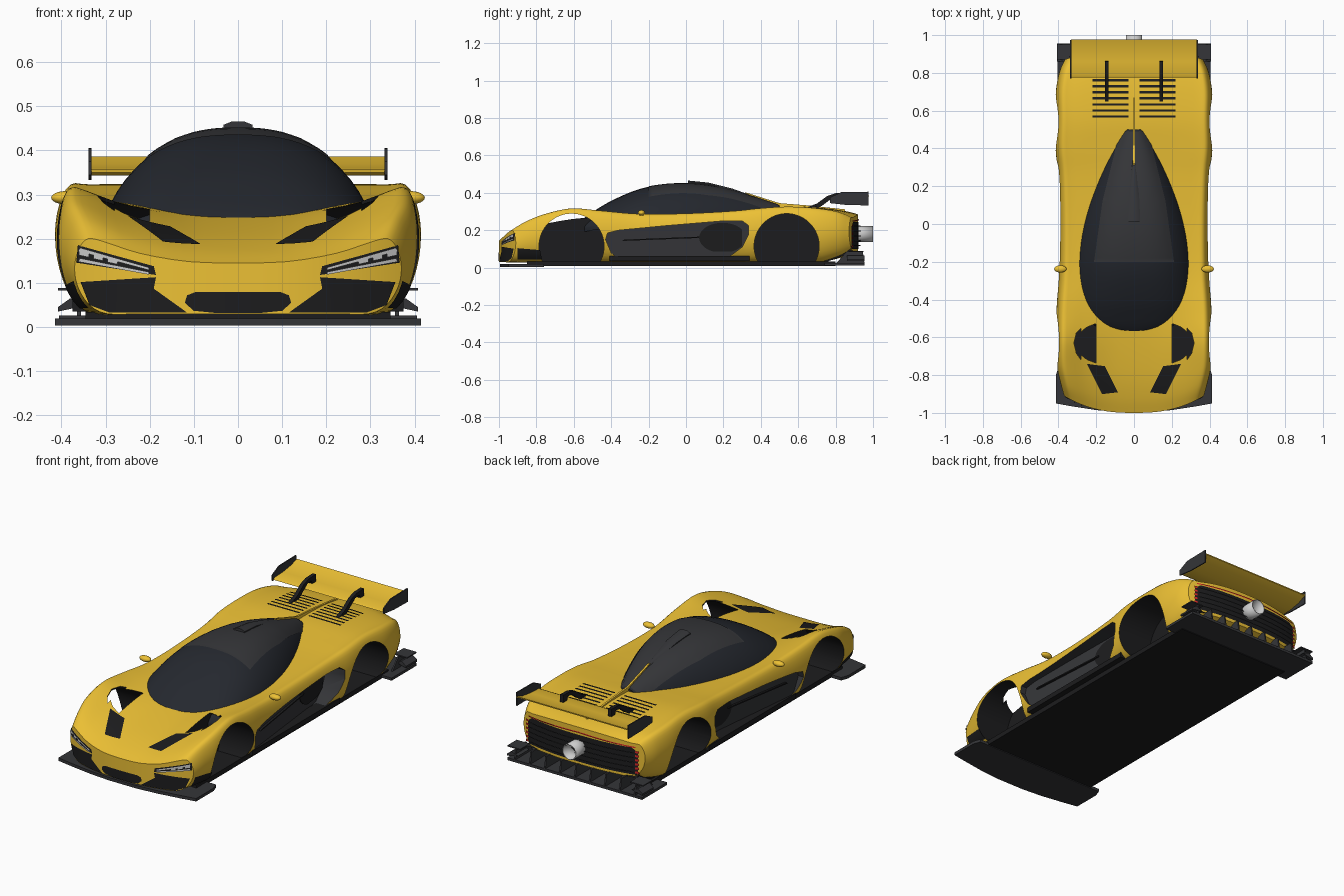
import bpy, bmesh, math
from mathutils import Vector
from mathutils.bvhtree import BVHTree

if "Cube" in bpy.data.objects:
    bpy.data.objects.remove(bpy.data.objects["Cube"])

def material(name, r, g, b):
    m = bpy.data.materials.new(name)
    m.diffuse_color = (r, g, b, 1)
    m.use_nodes = True
    m.node_tree.nodes["Principled BSDF"].inputs["Base Color"].default_value = m.diffuse_color
    return m

YELLOW = material("yellow_paint", .84, .53, .035)
BLACK = material("black", .012, .012, .013)
CARBON = material("carbon", .035, .036, .04)
GLASS = material("dark_glass", .018, .021, .028)
RED = material("red_light", .7, .02, .02)
AX = {'x': lambda a, b, c: (c, a, b), 'y': lambda a, b, c: (a, c, b), 'z': lambda a, b, c: (a, b, c)}

def finish(name, bm, mats, index=0, fix=True, angle=35):
    if fix:
        bmesh.ops.recalc_face_normals(bm, faces=bm.faces[:])
        if bm.calc_volume(signed=True) < 0:
            bmesh.ops.reverse_faces(bm, faces=bm.faces[:])
    for f in bm.faces:
        f.material_index = index
    me = bpy.data.meshes.new(name)
    for m in mats:
        me.materials.append(m)
    bm.to_mesh(me)
    bm.free()
    ob = bpy.data.objects.new(name, me)
    bpy.context.collection.objects.link(ob)
    smooth(ob, angle)
    return ob

def smooth(ob, angle=35):
    bpy.ops.object.select_all(action='DESELECT')
    ob.select_set(True)
    bpy.context.view_layer.objects.active = ob
    bpy.ops.object.shade_smooth_by_angle(angle=math.radians(angle))

def catmull(pts, n):
    out = []
    for i in range(len(pts) - 1):
        p = [pts[max(0, min(len(pts) - 1, i + k))] for k in (-1, 0, 1, 2)]
        for j in range(n):
            t = j / n
            out.append(tuple(.5 * (2*b + (c-a)*t + (2*a-5*b+4*c-d)*t*t + (3*b-a-3*c+d)*t**3)
                             for a, b, c, d in zip(*p)))
    return out + [tuple(pts[-1])]

def loft(rings):
    """Half sections (top centre -> side -> bottom centre) to a closed mirrored solid."""
    bm, loops = bmesh.new(), []
    for r in rings:
        full = r + [(-x, y, z) for x, y, z in r[-2:0:-1]]
        loops.append([bm.verts.new(p) for p in full])
    n, m = len(loops[0]), len(rings[0]) - 1
    for A, B in zip(loops, loops[1:]):
        for i in range(n):
            bm.faces.new((A[i], A[(i+1) % n], B[(i+1) % n], B[i]))
    for L in (loops[0], loops[-1]):
        for k in range(m):
            q = [L[(m//2-k) % n], L[(m//2-k-1) % n], L[(m//2+k+1) % n], L[(m//2+k) % n]]
            bm.faces.new(list(dict.fromkeys(q)))
    bmesh.ops.recalc_face_normals(bm, faces=bm.faces[:])
    return bm

def prism(name, pts, axis, c0, c1, mats, index=0):
    bm = bmesh.new()
    lv = [[bm.verts.new(AX[axis](a, b, c(a) if callable(c) else c)) for a, b in pts] for c in (c0, c1)]
    bm.faces.new(lv[0])
    bm.faces.new(lv[1])
    for i in range(len(pts)):
        j = (i + 1) % len(pts)
        bm.faces.new((lv[0][i], lv[0][j], lv[1][j], lv[1][i]))
    return finish(name, bm, mats, index)

def box(name, x0, x1, y0, y1, z0, z1, mat):
    return prism(name, [(x0, y0), (x1, y0), (x1, y1), (x0, y1)], 'z', z0, z1, [mat])

def volume(me):
    bm = bmesh.new()
    bm.from_mesh(me)
    v = bm.calc_volume()
    bm.free()
    return v

def cut(ob, cutter):
    """Boolean difference, taking the first solver that leaves a sound body."""
    cutter.hide_render = True
    before = volume(ob.data)
    for solver in ('MANIFOLD', 'EXACT', 'FLOAT'):
        m = ob.modifiers.new("cut", 'BOOLEAN')
        m.operation, m.object, m.solver = 'DIFFERENCE', cutter, solver
        bpy.context.view_layer.update()
        me = bpy.data.meshes.new_from_object(ob.evaluated_get(bpy.context.evaluated_depsgraph_get()))
        ob.modifiers.remove(m)
        if .8 * before < volume(me) < .99999 * before:
            ob.data = me
            break
    bpy.data.objects.remove(cutter)

def decal(name, pts, axis, direction, mats, tree, off=.003, sides=(1, -1)):
    """Flat outline, gridded and projected on a surface."""
    for s in sides:
        bm = bmesh.new()
        sa = 1 if axis == 'x' else s
        bm.faces.new([bm.verts.new((a * sa, b, 0)) for a, b in pts])
        for k in range(2):
            vals = [v.co[k] for v in bm.verts]
            g = math.floor(min(vals) / .02) + 1
            while g * .02 < max(vals):
                co, no = [0, 0, 0], [0, 0, 0]
                co[k], no[k] = g * .02, 1
                bmesh.ops.bisect_plane(bm, geom=bm.verts[:] + bm.edges[:] + bm.faces[:], plane_co=co, plane_no=no)
                g += 1
        bmesh.ops.triangulate(bm, faces=bm.faces[:])
        d = direction * (s if axis == 'x' else 1)
        dv = Vector(AX[axis](0, 0, d))
        for v in bm.verts:
            o = Vector(AX[axis](v.co.x, v.co.y, -3 * d))
            hit, no, _, _ = tree.ray_cast(o, dv)
            if hit is None:
                hit, no, _, _ = tree.find_nearest(Vector(AX[axis](v.co.x, v.co.y, -.95 * d if axis == 'y' else -.4 * d)))
            v.co = hit + no * off
        bm.normal_update()
        if sum((f.normal.dot(dv) for f in bm.faces)) > 0:
            bmesh.ops.reverse_faces(bm, faces=bm.faces[:])
        finish(name, bm, mats, fix=False)

# Body shell: y, half width, shoulder z, centre z, bottom z
stations = [(-1, .37, .20, .145, .03), (-.92, .39, .245, .175, .03), (-.8, .41, .285, .207, .03),
            (-.62, .412, .315, .24, .03), (-.45, .41, .302, .262, .03), (-.25, .397, .285, .275, .03),
            (0, .395, .287, .285, .03), (.25, .402, .3, .298, .03), (.4, .415, .315, .312, .03),
            (.55, .412, .323, .325, .03), (.72, .414, .314, .32, .03), (.85, .395, .295, .303, .06),
            (.92, .365, .265, .285, .085)]
rings = []
for y, w, hs, hc, zb in catmull(stations, 5):
    d, h = hs - hc, hs - zb
    half = [(0, hc), (.3, hc + .06*d), (.6, hc + .4*d), (.82, hc + .88*d), (.92, hs), (.975, zb + .86*h),
            (1, zb + .62*h), (.98, zb + .36*h), (.91, zb + .12*h), (.8, zb), (.6, zb), (.3, zb), (0, zb)]
    bow = .09 * max(0, (-.6 - y) / .4) - .05 * max(0, (y - .6) / .32)
    rings.append([(max(0, f*w), y + bow * (max(0, f*w) / .37)**2.5, z) for f, z in catmull(half, 3)])
bm = loft(rings)
skin = BVHTree.FromBMesh(bm)
PAINT = [YELLOW, BLACK, CARBON]
body = finish("body", bm, PAINT)

# Wheel wells, fender slots and side scoops cut from the body
scoop = [(-.43, .15), (-.42, .185), (-.36, .2), (-.1, .225), (.2, .25), (.3, .25), (.335, .225), (.335, .18),
         (.3, .11), (.24, .065), (.15, .045), (-.36, .045), (-.4, .08)]
slot = [(.28, -.55), (.305, -.575), (.318, -.63), (.305, -.685), (.28, -.72)]
for s in (1, -1):
    for cy in (-.612, .538):
        circle = [(cy + .174 * math.cos(a * math.pi / 32), .115 + .174 * math.sin(a * math.pi / 32)) for a in range(64)]
        cut(body, prism("wheel_cutter", circle, 'x', s * .2, s * .6, PAINT, 1))
    cut(body, prism("slot_cutter", [(a * s, b) for a, b in slot], 'z', .22, .5, PAINT, 1))
    cut(body, prism("scoop_cutter", scoop, 'x', lambda y, s=s: s * (.327 - .11 * y), s * .6, PAINT, 2))
smooth(body)

# Canopy: y, half width, top z, base z
rings = []
for y, w, zt, zb in catmull([(-.58, .10, .235, .2), (-.55, .19, .262, .21), (-.5, .245, .297, .22), (-.4, .285, .357, .235),
                             (-.25, .298, .42, .25), (-.1, .288, .446, .255), (.05, .256, .447, .26), (.2, .205, .425, .265),
                             (.35, .14, .382, .27), (.5, .06, .333, .28)], 4):
    top = []
    for i in range(13):
        f = math.sin(i / 12 * math.pi / 2)
        top.append((w * f, y, zb + (zt - zb) * max(0, 1 - f**2.6)**.72))
    rings.append(top + [(x, y, zb - .02) for x, _, _ in top[-2::-1]])
bm = loft(rings)
canopy_skin = BVHTree.FromBMesh(bm)
finish("canopy", bm, [GLASS])
decal("roof_panel", [(-.21, -.2), (.21, -.2), (.165, .12), (.09, .42), (.05, .49), (-.05, .49), (-.09, .42), (-.165, .12)],
      'z', -1, [CARBON], canopy_skin, .003, (1,))

# Roof scoop and spine fin
bm = bmesh.new()
R = [[bm.verts.new(p) for p in ((-w, y, .36), (-w, y, z - .008), (-w * .4, y, z), (w * .4, y, z), (w, y, z - .008), (w, y, .36))]
     for y, w, z in ((.01, .033, .466), (.12, .029, .455), (.25, .018, .422), (.36, .008, .383))]
for A, B in zip(R, R[1:]):
    for i in range(6):
        bm.faces.new((A[i], A[(i+1) % 6], B[(i+1) % 6], B[i]))
bm.faces.new(R[0])
bm.faces.new(R[-1])
finish("roof_scoop", bm, [CARBON])
prism("spine_fin", [(.29, .39), (.32, .402), (.5, .345), (.65, .333), (.85, .312), (.85, .28), (.29, .3)], 'x', -.005, .005, [YELLOW])

# Nose details
decal("hood_vent", [(.25, -.74), (.155, -.752), (.085, -.89), (.17, -.9)][::-1], 'z', -1, [BLACK], skin)
decal("centre_grille", [(-.12, .055), (-.115, .072), (-.095, .08), (.095, .08), (.115, .072), (.12, .055), (.1, .037), (.05, .032),
                        (-.05, .032), (-.1, .037)], 'y', 1, [BLACK], skin, .003, (1,))
decal("front_intake", [(.115, .033), (.19, .087), (.185, .113), (.355, .102), (.335, .05), (.29, .033)], 'y', 1, [BLACK], skin)
decal("side_intake", [(-.9, .045), (-.9, .105), (-.78, .095), (-.77, .045)], 'x', -1, [BLACK], skin)
decal("headlight", [(.185, .118), (.19, .138), (.36, .185), (.365, .146)], 'y', 1, [BLACK], skin)
for i, (lo, hi) in enumerate(((.132, .176), (.122, .152))):
    decal("headlight_strip", [(.2, lo - .003), (.2, lo + .003), (.355, hi + .004), (.358, hi - .004)], 'y', 1, [], skin, .007)
for k in range(3):
    x = .27 + k * .032
    decal("headlight_lens", [(x, .142 + k*.008), (x, .153 + k*.008), (x + .022, .158 + k*.008), (x + .022, .147 + k*.008)],
          'y', 1, [], skin, .008)

# Rear fascia with slats, lamps and exhaust
decal("rear_mesh", [(-.33, .1), (-.33, .22), (-.3, .245), (.3, .245), (.33, .22), (.33, .1)], 'y', -1, [BLACK], skin, .003, (1,))
for k in range(5):
    z = .115 + k * .026
    decal("rear_slat", [(-.31, z), (.31, z), (.31, z + .006), (-.31, z + .006)], 'y', -1, [CARBON], skin, .012, (1,))
decal("tail_light_strip", [(-.32, .246), (0, .257), (.32, .246), (.32, .252), (0, .264), (-.32, .252)], 'y', -1, [RED], skin, .006, (1,))
for k in range(6):
    z = .11 + k * .022
    decal("tail_light_dot", [(.318, z), (.336, z), (.336, z + .011), (.318, z + .011)], 'y', -1, [RED], skin, .008)
bpy.ops.mesh.primitive_cylinder_add(vertices=40, radius=.042, depth=.12, end_fill_type='NOTHING',
                                    location=(0, .94, .18), rotation=(math.pi / 2, 0, 0))
pipe = bpy.context.object
pipe.name = "exhaust"
pipe.modifiers.new("wall", 'SOLIDIFY').thickness = .005
smooth(pipe)

# Engine louvres, wing, pylons, mirrors and side trim on both sides
wing = [(.775, .35), (.79, .357), (.86, .36), (.93, .37), (.978, .386), (.978, .38), (.93, .358), (.86, .345), (.79, .343)]
prism("rear_wing", wing, 'x', -.333, .333, [YELLOW])
plate = [(.77, .345), (.77, .375), (.83, .404), (.975, .406), (.975, .333), (.86, .335)]
pylon = [(.645, .30), (.645, .322), (.7, .343), (.755, .383), (.8, .398), (.86, .4), (.862, .36), (.83, .36), (.82, .38),
         (.785, .375), (.73, .333), (.69, .31)]
for k in range(7):
    y = .563 + k * .032
    decal("engine_louvre", [(.028, y), (.22, y), (.22, y + .012), (.028, y + .012)], 'z', -1, [BLACK], skin, .005)
for s in (1, -1):
    prism("wing_end_plate", plate, 'x', s * .332, s * .338, [CARBON])
    prism("wing_pylon", pylon, 'x', s * .134, s * .154, [BLACK])
    bm = bmesh.new()
    bmesh.ops.create_uvsphere(bm, u_segments=24, v_segments=12, radius=1)
    bmesh.ops.scale(bm, vec=(.033, .019, .015), verts=bm.verts)
    bmesh.ops.translate(bm, vec=(s * .39, -.238, .293), verts=bm.verts)
    finish("mirror", bm, [YELLOW])
    wall = lambda y, s=s: s * (.327 - .11 * y)
    disc = [(.195 + .125 * math.cos(a * math.pi / 16), .16 + .08 * math.sin(a * math.pi / 16)) for a in range(32)]
    disc = [(min(y, .3), z) for y, z in disc if z > .085]
    prism("side_intake_duct", disc, 'x', wall, lambda y, s=s: wall(y, s) + s * .004, [BLACK])
    prism("side_blade", [(-.34, .143), (-.33, .15), (.1, .167), (.1, .16)], 'x', wall, lambda y, s=s: wall(y, s) + s * .012, [BLACK])
    box("side_sill", s * .31, s * .375, -.41, .34, .035, .062, BLACK)

# Floor, splitter and diffuser
box("floor", -.345, .345, -.85, .8, .008, .034, BLACK)
edge = [(.4, -.76), (.414, -.8), (.414, -.95), (.33, -.965), (.2, -.985), (.08, -.995)]
prism("front_splitter", edge + [(-x, y) for x, y in edge[::-1]], 'z', .004, .02, [CARBON])
box("diffuser_floor", -.405, .405, .74, .955, .012, .026, CARBON)
prism("diffuser_ramp", [(.74, .026), (.9, .088), (.86, .1), (.74, .08)], 'x', -.33, .33, [BLACK])
for k in range(9):
    x = -.36 + k * .09
    prism("diffuser_fin", [(.8, .02), (.955, .02), (.945, .088), (.86, .088)], 'x', x - .004, x + .004, [CARBON])
for s in (1, -1):
    box("diffuser_winglet", s * .33, s * .408, .87, .95, .083, .089, CARBON)
    prism("diffuser_corner", [(s * .34, .05), (s * .408, .035), (s * .408, .045), (s * .38, .065)], 'y', .86, .955, [CARBON])
